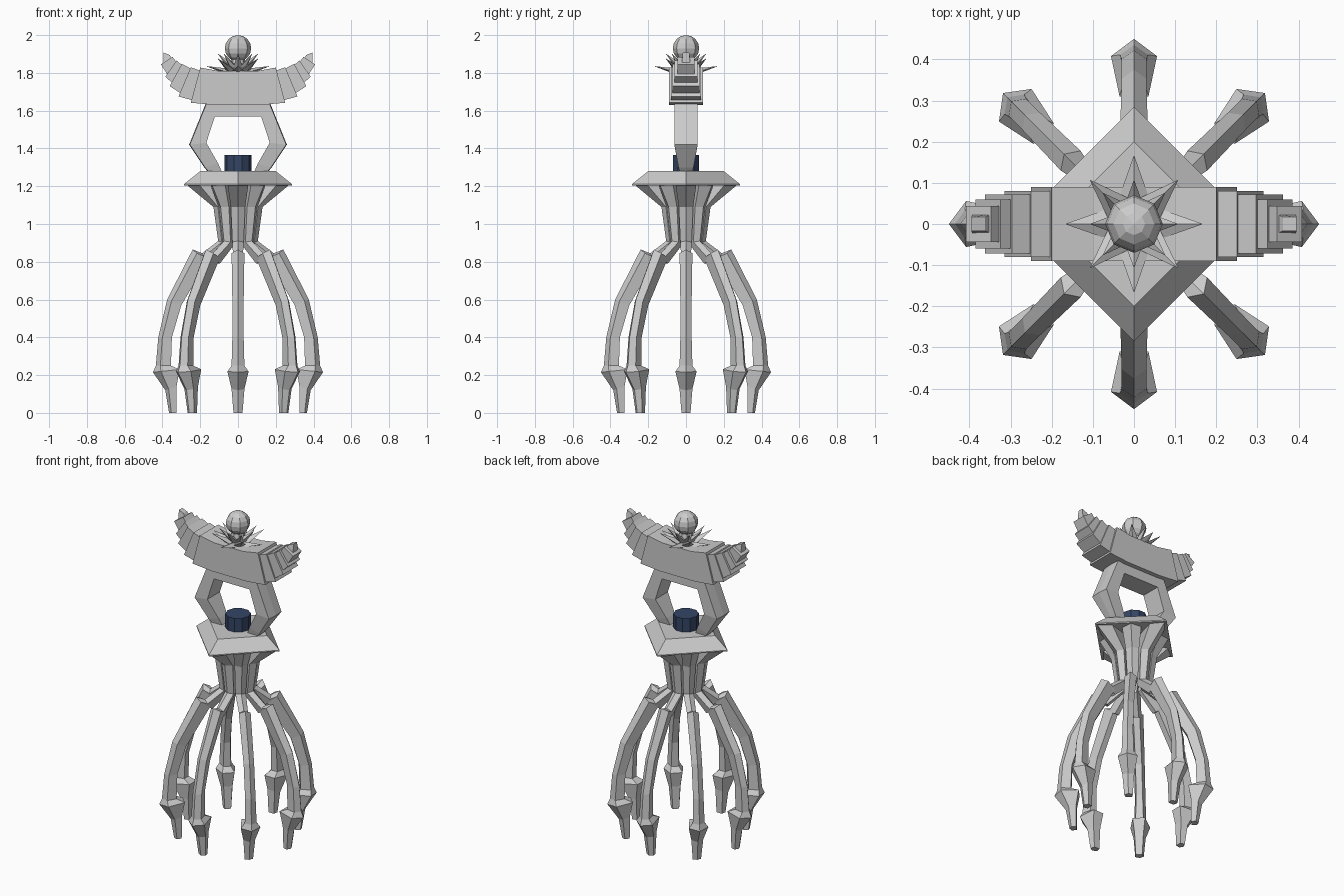
import bpy, bmesh
from math import sin, cos, pi, radians
from mathutils import Matrix


def finish(bm, name, mat=None):
    bmesh.ops.recalc_face_normals(bm, faces=bm.faces)
    me = bpy.data.meshes.new(name)
    bm.to_mesh(me)
    bm.free()
    ob = bpy.data.objects.new(name, me)
    bpy.context.collection.objects.link(ob)
    if mat:
        me.materials.append(mat)
    return ob


def loft(name, rings, rot=0.0, mirror=False, mat=None):
    """Skin a list of equal-length point loops and cap both ends."""
    bm = bmesh.new()
    vs = [[bm.verts.new(p) for p in r] for r in rings]
    n = len(vs[0])
    for a, b in zip(vs, vs[1:]):
        for i in range(n):
            j = (i + 1) % n
            bm.faces.new((a[i], a[j], b[j], b[i]))
    bm.faces.new(vs[0])
    bm.faces.new(vs[-1])
    if mirror:
        bmesh.ops.scale(bm, vec=(-1, 1, 1), verts=bm.verts)
    bmesh.ops.rotate(bm, matrix=Matrix.Rotation(rot, 3, 'Z'), verts=bm.verts)
    return finish(bm, name, mat)


def circle(r, z, n, off=0.0):
    return [(r * cos(2 * pi * i / n + off), r * sin(2 * pi * i / n + off), z) for i in range(n)]


# Legs: outer r, outer z, inner r, inner z, side half-width, inner half-width
LEG = [
    (0.105, 0.910, 0.040, 0.890, 0.030, 0.012),
    (0.190, 0.845, 0.150, 0.790, 0.026, 0.014),
    (0.240, 0.865, 0.165, 0.800, 0.034, 0.018),
    (0.375, 0.600, 0.300, 0.570, 0.030, 0.018),
    (0.422, 0.400, 0.350, 0.400, 0.030, 0.018),
    (0.435, 0.250, 0.355, 0.250, 0.034, 0.022),
    (0.450, 0.215, 0.310, 0.230, 0.056, 0.035),
    (0.385, 0.120, 0.325, 0.140, 0.034, 0.025),
    (0.365, 0.000, 0.325, 0.000, 0.024, 0.018),
]


def leg_ring(ro, zo, ri, zi, w, wi):
    rm, zm = ro * 0.7 + ri * 0.3, zo * 0.7 + zi * 0.3
    return [(ro, 0, zo), (rm, w, zm), (ri, wi, zi), (ri, -wi, zi), (rm, -w, zm)]


for k in range(8):
    a = k * pi / 4
    loft(f"leg_{k}", [leg_ring(*s) for s in LEG], a)
    # Neck column flaring up to the underside of the square plate
    top = 0.275 if k % 2 == 0 else 0.197
    col = [(top, 1.21, 0.05, 1.21, 0.055, 0.012),
           (0.13, 1.09, 0.05, 1.09, 0.038, 0.012),
           (0.105, 0.91, 0.04, 0.89, 0.030, 0.012)]
    loft(f"neck_column_{k}", [leg_ring(*s) for s in col], a)

# Square plate turned 45 degrees
loft("plate", [circle(0.285, 1.205, 4), circle(0.285, 1.212, 4), circle(0.2, 1.28, 4)])

# Blue cap
blue = bpy.data.materials.new("dark_blue")
blue.diffuse_color = (0.035, 0.06, 0.13, 1)
loft("blue_cap", [circle(0.072, 1.27, 10), circle(0.072, 1.365, 10)], mat=blue)

# Open frame: outer x, z, inner x, z, half-depth
FRAME = [(0.150, 1.27, 0.085, 1.275, 0.030), (0.175, 1.30, 0.105, 1.32, 0.040),
         (0.255, 1.42, 0.168, 1.43, 0.062), (0.168, 1.635, 0.122, 1.57, 0.062),
         (0.0, 1.635, 0.0, 1.57, 0.062)]
for m in (False, True):
    rings = [[(xo, -d, zo), (xo + 0.004 * (xo > 0), 0, zo), (xo, d, zo), (xi, d, zi), (xi, -d, zi)]
             for xo, zo, xi, zi, d in FRAME]
    loft("frame_left" if m else "frame_right", rings, mirror=m)


def xz_ring(xt, zt, xb, zb, d):
    return [(xt, -d, zt), (xt, d, zt), (xb, d, zb), (xb, -d, zb)]


# Curved crossbar centre
loft("crossbar", [xz_ring(-0.2, 1.828, -0.25, 1.642, 0.09), xz_ring(-0.1, 1.81, -0.12, 1.63, 0.09),
                  xz_ring(0.1, 1.81, 0.12, 1.63, 0.09), xz_ring(0.2, 1.828, 0.25, 1.642, 0.09)])

# Stepped segments curling up to each tip
STEPS = [((0.195, 1.81, 0.24, 1.655), (0.25, 1.83, 0.315, 1.675), 0.08),
         ((0.245, 1.82, 0.30, 1.69), (0.297, 1.848, 0.362, 1.73), 0.072),
         ((0.29, 1.835, 0.34, 1.74), (0.325, 1.865, 0.385, 1.78), 0.06),
         ((0.32, 1.85, 0.37, 1.785), (0.347, 1.885, 0.408, 1.845), 0.044),
         ((0.345, 1.87, 0.393, 1.84), (0.362, 1.895, 0.395, 1.908), 0.024)]
for m in (False, True):
    for i, (p, q, d) in enumerate(STEPS):
        loft(f"crossbar_step_{i}_{'left' if m else 'right'}",
             [xz_ring(*p, d), xz_ring(*q, d * (0.7 if i == 4 else 1))], mirror=m)

# Star of spikes: flat ones on the axes, raised ones on the diagonals
for k in range(16):
    kind = 0 if k % 2 == 0 else 1
    if k >= 8:      # inner, steeper crown
        r, z, w, z0 = 0.105, 1.90, 0.025, 1.83
    else:
        r, z, w, z0 = ((0.165, 1.835, 0.045, 1.80), (0.15, 1.875, 0.04, 1.805))[kind]
    base = [(0.04, -w, z0), (0.03, 0, z0 + 0.02), (0.04, w, z0), (0.05, 0, z0 - 0.01)]
    tip = [(r, 0.001 * s, z + 0.001 * t) for s, t in ((-1, 0), (0, 1), (1, 0), (0, -1))]
    loft(f"spike_{k}", [base, tip], k * pi / 4)

# Stem and finial ball
loft("stem", [circle(0.05, 1.80, 8), circle(0.035, 1.88, 8)])
bm = bmesh.new()
bmesh.ops.create_uvsphere(bm, u_segments=8, v_segments=8, radius=0.07,
                          matrix=Matrix.Translation((0, 0, 1.93)))
finish(bm, "finial_ball")
